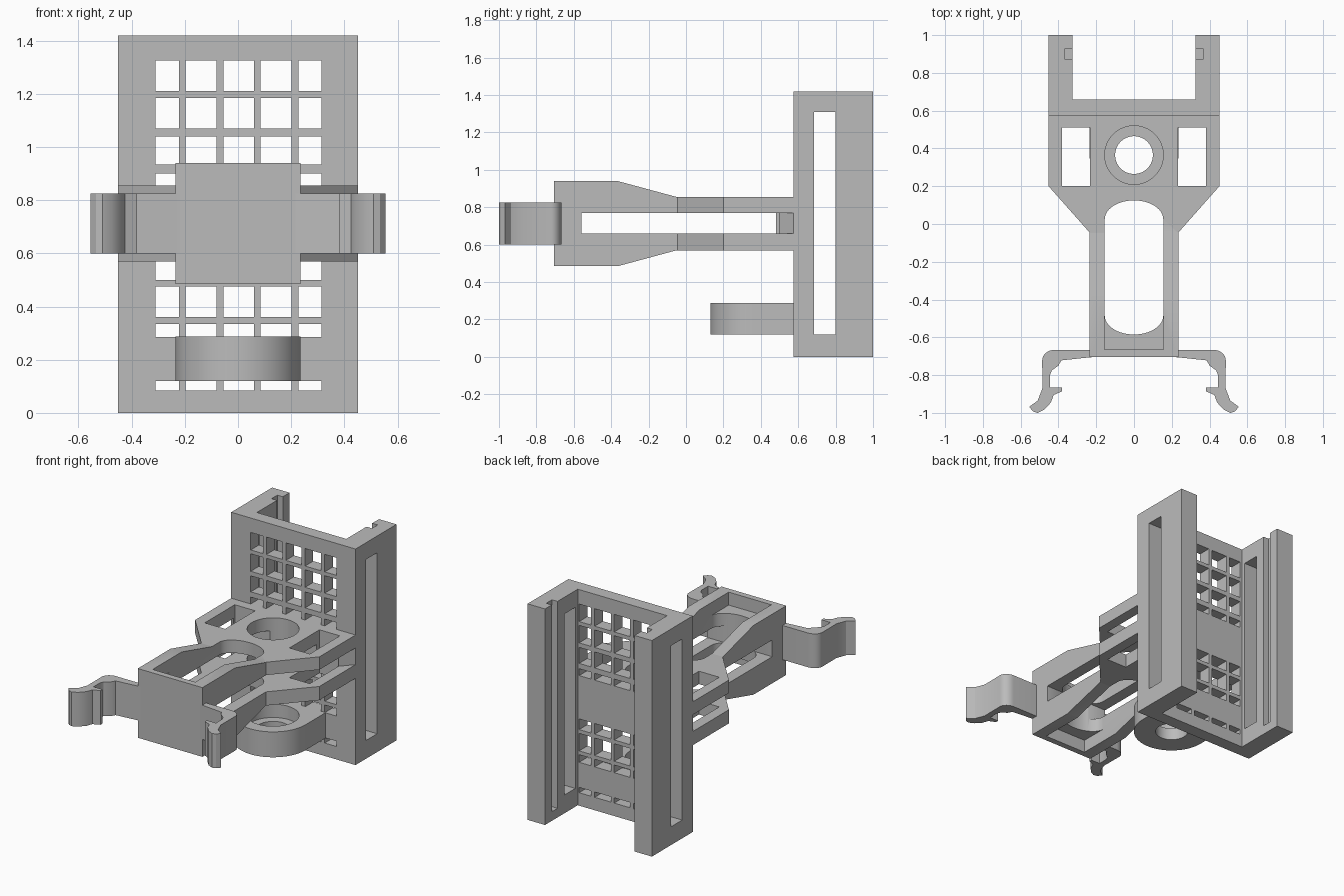
import bpy, bmesh, math
from mathutils import Vector

old = bpy.data.objects.get("Cube")
if old:
    bpy.data.objects.remove(old, do_unlink=True)

grey = bpy.data.materials.new("plain grey")
grey.use_nodes = True
GREY = (0.5, 0.5, 0.5, 1)
grey.diffuse_color = GREY
grey.node_tree.nodes["Principled BSDF"].inputs["Base Color"].default_value = GREY


def prism(name, points, low, high, axis="z"):
    """Extrude a closed outline: (x, y) along z, or (y, z) along x."""
    place = (lambda a, b, c: (a, b, c)) if axis == "z" else (lambda a, b, c: (c, a, b))
    bm = bmesh.new()
    face = bm.faces.new([bm.verts.new(place(a, b, low)) for a, b in points])
    top = bmesh.ops.extrude_face_region(bm, geom=[face])["geom"]
    verts = [v for v in top if isinstance(v, bmesh.types.BMVert)]
    bmesh.ops.translate(bm, verts=verts, vec=Vector(place(0, 0, high - low)))
    bmesh.ops.recalc_face_normals(bm, faces=bm.faces)
    mesh = bpy.data.meshes.new(name)
    bm.to_mesh(mesh)
    bm.free()
    mesh.materials.append(grey)
    obj = bpy.data.objects.new(name, mesh)
    bpy.context.collection.objects.link(obj)
    return obj


def box(name, x0, x1, y0, y1, z0, z1):
    return prism(name, [(x0, y0), (x1, y0), (x1, y1), (x0, y1)], z0, z1)


def arc(cx, cy, rx, ry, start, end, steps):
    angles = [math.radians(start + (end - start) * i / steps) for i in range(steps + 1)]
    return [(cx + rx * math.cos(t), cy + ry * math.sin(t)) for t in angles]


def circle(cy, r):
    return arc(0, cy, r, r, 0, 360, 64)[:-1]


def mirrored(half):
    """Close a right-hand outline with its mirror image."""
    return half + [(-x, y) for x, y in reversed(half) if abs(x) > 1e-5]


def combine(target, tools, operation="DIFFERENCE"):
    bpy.context.view_layer.objects.active = target
    for tool in tools:
        mod = target.modifiers.new("cut", "BOOLEAN")
        mod.operation, mod.solver, mod.object = operation, "EXACT", tool
        bpy.ops.object.modifier_apply(modifier=mod.name)
        bpy.data.objects.remove(tool, do_unlink=True)


def finish(obj):
    bpy.ops.object.select_all(action="DESELECT")
    obj.select_set(True)
    bpy.context.view_layer.objects.active = obj
    bpy.ops.object.shade_smooth_by_angle(angle=math.radians(30))


W = 0.452        # half width of the bracket
WALL = 0.575     # front of the bracket wall
HOLE_Y = 0.365   # centre of the round holes

# Channel bracket with side slots, inner grooves and a grid of openings
bracket = prism("channel_bracket", mirrored(
    [(W, WALL), (W, 1), (0.325, 1), (0.325, 0.66)]), 0, 1.42)
cuts = [box("slot", -1, 1, 0.685, 0.80, 0.12, 1.31)]
for s in (-1, 1):
    cuts.append(box("groove", min(s * 0.3, s * 0.365), max(s * 0.3, s * 0.365),
                    0.87, 0.93, 0.06, 1.5))
columns = [(-0.31, -0.222), (-0.197, -0.08), (-0.055, 0.06), (0.085, 0.202), (0.228, 0.315)]
rows = [(1.21, 1.325), (1.07, 1.185), (0.935, 1.04), (0.855, 0.90),
        (0.50, 0.57), (0.36, 0.475), (0.285, 0.335), (0.085, 0.12)]
for x0, x1 in columns:
    for z0, z1 in rows:
        cuts.append(box("opening", x0, x1, 0.5, 0.7, z0, z1))
combine(bracket, cuts)
finish(bracket)

# Arm: tapered side ribs and front block, joined to a flat broad plate
arm = prism("arm", [(-0.705, 0.485), (-0.365, 0.485), (-0.05, 0.57), (0.1, 0.57),
                    (0.1, 0.855), (-0.05, 0.855), (-0.365, 0.94), (-0.705, 0.94)],
            -0.235, 0.235, "x")
combine(arm, [box("pocket", -0.155, 0.155, -0.665, 0.2, 0, 2)])
plate = prism("plate", mirrored([(0.235, -0.705), (0.235, -0.045), (W, 0.2), (W, WALL)]),
              0.57, 0.855)
combine(arm, [plate], "UNION")
# Gap between the two plates, long rounded opening, windows and round hole
gap = prism("gap", mirrored([(0.6, -0.56), (0.6, WALL), (W, WALL), (0.365, 0.48)]), 0.66, 0.77)
long_hole = prism("long_hole", arc(0, 0.025, 0.155, 0.1, 0, 180, 24)
                  + arc(0, -0.485, 0.155, 0.1, 180, 360, 24), 0, 2)
windows = [box("window", x, x + 0.148, 0.2, 0.512, 0, 2) for x in (-0.382, 0.234)]
combine(arm, [gap, long_hole, prism("hole", circle(HOLE_Y, 0.155), 0, 2)] + windows)
finish(arm)

# Lower boss with a stepped hole
boss = prism("lower_boss", [(0.235, WALL)] + arc(0, HOLE_Y, 0.235, 0.235, 0, -180, 40)
             + [(-0.235, WALL)], 0.12, 0.287)
combine(boss, [prism("bore", circle(HOLE_Y, 0.1), 0, 1),
               prism("counterbore", circle(HOLE_Y, 0.155), 0.2, 1)])
finish(boss)

# Spring clip with hooked, flared ends
clip = prism("spring_clip", mirrored(
    [(0, -0.698), (0.12, -0.70), (0.235, -0.706), (0.385, -0.722), (0.40, -0.75),
     (0.435, -0.775), (0.445, -0.80), (0.445, -0.865), (0.38, -0.865), (0.38, -0.885),
     (0.425, -0.905), (0.44, -0.945), (0.475, -0.983), (0.51, -1), (0.535, -0.992),
     (0.555, -0.968), (0.51, -0.935), (0.485, -0.87)]
    + arc(0.42, -0.722, 0.066, 0.056, 0, 90, 8) + [(0.235, -0.666)]), 0.60, 0.825)
finish(clip)
